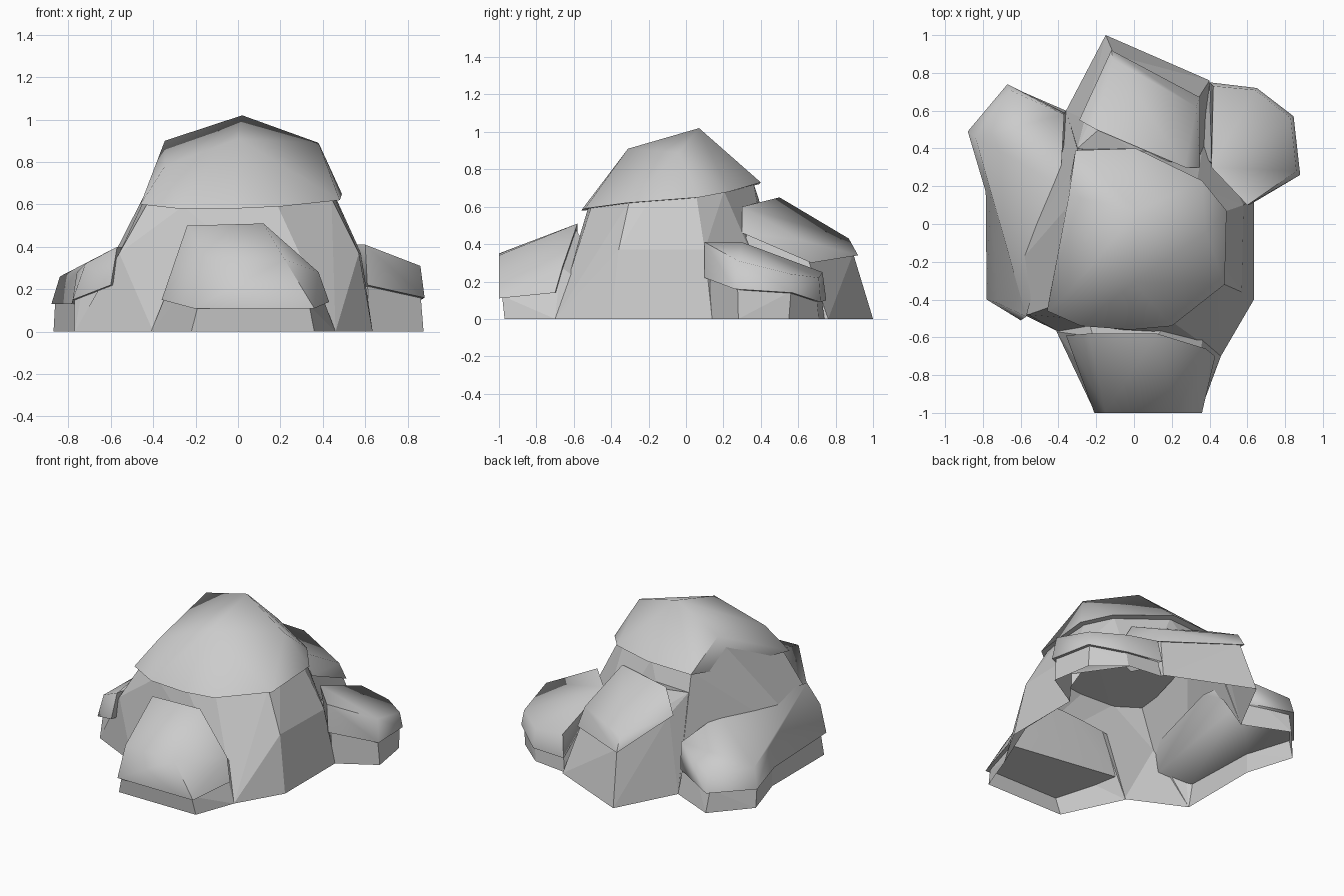
import bpy, bmesh, math
from mathutils import Vector

if "Cube" in bpy.data.objects:
    bpy.data.objects.remove(bpy.data.objects["Cube"])


def hull(name, points, dents=()):
    """Closed convex rock from corner points; dents then push corners sideways."""
    bm = bmesh.new()
    for p in points:
        bm.verts.new(p)
    res = bmesh.ops.convex_hull(bm, input=bm.verts[:])
    junk = {g for g in res["geom_interior"] + res["geom_unused"]
            if isinstance(g, bmesh.types.BMVert)}
    bmesh.ops.delete(bm, geom=list(junk), context='VERTS')
    if not dents:
        bmesh.ops.dissolve_limit(bm, angle_limit=math.radians(3),
                                 verts=bm.verts[:], edges=bm.edges[:])
    for v in bm.verts:
        for at, push in dents:
            if (v.co - Vector(at)).length < 1e-3:
                v.co.x += push
    bmesh.ops.recalc_face_normals(bm, faces=bm.faces[:])
    me = bpy.data.meshes.new(name)
    bm.to_mesh(me)
    bm.free()
    ob = bpy.data.objects.new(name, me)
    bpy.context.collection.objects.link(ob)
    return ob


def boulder(name, base, rim, top, shrink=0.92, dents=(), extra=()):
    """Faceted rock on the ground with a smooth cap overhanging it."""
    cap = hull(name + "_cap", rim + top, dents)
    bpy.ops.object.select_all(action='DESELECT')
    cap.select_set(True)
    bpy.context.view_layer.objects.active = cap
    bpy.ops.object.shade_smooth_by_angle(angle=math.radians(72))
    pts = [Vector(p) for p in rim + top]
    mid = sum(pts, Vector()) / len(pts)

    def inset(p):
        return mid + (Vector(p) - mid) * shrink
    ground = [(x, y, 0) for x, y in base]
    rock_dents = [(at if at in ground else inset(at), push) for at, push in dents]
    return hull(name + "_rock", ground + [inset(p) for p in pts] + list(extra), rock_dents)


# central boulder
main = boulder(
    "main",
    [(.635, -.40), (.635, .14), (.46, -.70), (-.40, -.57), (-.77, -.39), (-.36, .60), (.38, .5)],
    [(.49, .07, .65), (.48, -.32, .62), (.20, -.54, .59), (-.02, -.56, .58), (-.28, -.54, .58),
     (-.46, -.46, .60), (-.35, .18, .68), (-.31, .39, .72), (.01, .40, .73), (.36, .23, .68)],
    [(.02, .07, 1.02), (-.345, .15, .90), (-.345, -.36, .78), (.0, -.31, .91), (.38, -.04, .89)],
    extra=[(.58, .10, .37), (.57, -.36, .37), (-.56, -.48, .37)])

# surrounding boulders
front = boulder(
    "front",
    [(-.41, -.57), (-.22, -.97), (.36, -.97), (.46, -.70), (.4, -.3), (-.3, -.3)],
    [(-.36, -.59, .15), (-.21, -1, .11), (.36, -1, .11), (.43, -.70, .14)],
    [(-.24, -.58, .50), (.12, -.58, .51), (.38, -.66, .28), (-.15, -1, .35), (.22, -1, .34)])

left = boulder(
    "left",
    [(-.66, .73), (-.87, .49), (-.77, -.39), (-.3, .0), (-.36, .60), (-.85, .17)],
    [(-.88, .49, .13), (-.67, .74, .14), (-.37, .59, .17), (-.86, .17, .13), (-.78, -.40, .15),
     (-.60, -.51, .22)],
    [(-.37, .58, .35), (-.39, .20, .40), (-.57, -.49, .40), (-.72, -.42, .32), (-.84, .46, .26),
     (-.66, .71, .25), (-.82, .17, .28)],
    dents=[((-.86, .17, .13), .075), ((-.82, .17, .28), .06), ((-.85, .17, 0), .08)])

right = boulder(
    "right",
    [(.62, .13), (.875, .28), (.83, .55), (.64, .71), (.40, .74), (.3, .4)],
    [(.88, .26, .16), (.845, .57, .14), (.65, .72, .09), (.40, .75, .10), (.61, .10, .22)],
    [(.60, .10, .41), (.86, .28, .31), (.83, .56, .24), (.64, .71, .22), (.42, .73, .25),
     (.41, .30, .41)])

back = boulder(
    "back",
    [(-.36, .60), (-.15, 1.0), (.40, .76), (.4, .3), (-.2, .3)],
    [(-.12, .92, .34), (.35, .67, .30), (.35, .30, .46), (-.29, .55, .50)],
    [(-.20, .50, .65), (.27, .30, .60), (-.11, .87, .43), (.33, .62, .42)],
    extra=[(-.30, .40, .60), (-.02, .40, .61)])

# join the rocks into one hollow shell, open underneath
for lump in (front, left, right, back):
    mod = main.modifiers.new("join", 'BOOLEAN')
    mod.operation = 'UNION'
    mod.solver = 'EXACT'
    mod.object = lump
    bpy.context.view_layer.objects.active = main
    bpy.ops.object.modifier_apply(modifier=mod.name)
    bpy.data.objects.remove(lump)
bm = bmesh.new()
bm.from_mesh(main.data)
floor = [f for f in bm.faces if all(abs(v.co.z) < 1e-3 for v in f.verts)]
bmesh.ops.delete(bm, geom=floor, context='FACES')
bm.to_mesh(main.data)
bm.free()
main.name = "rock_base"
